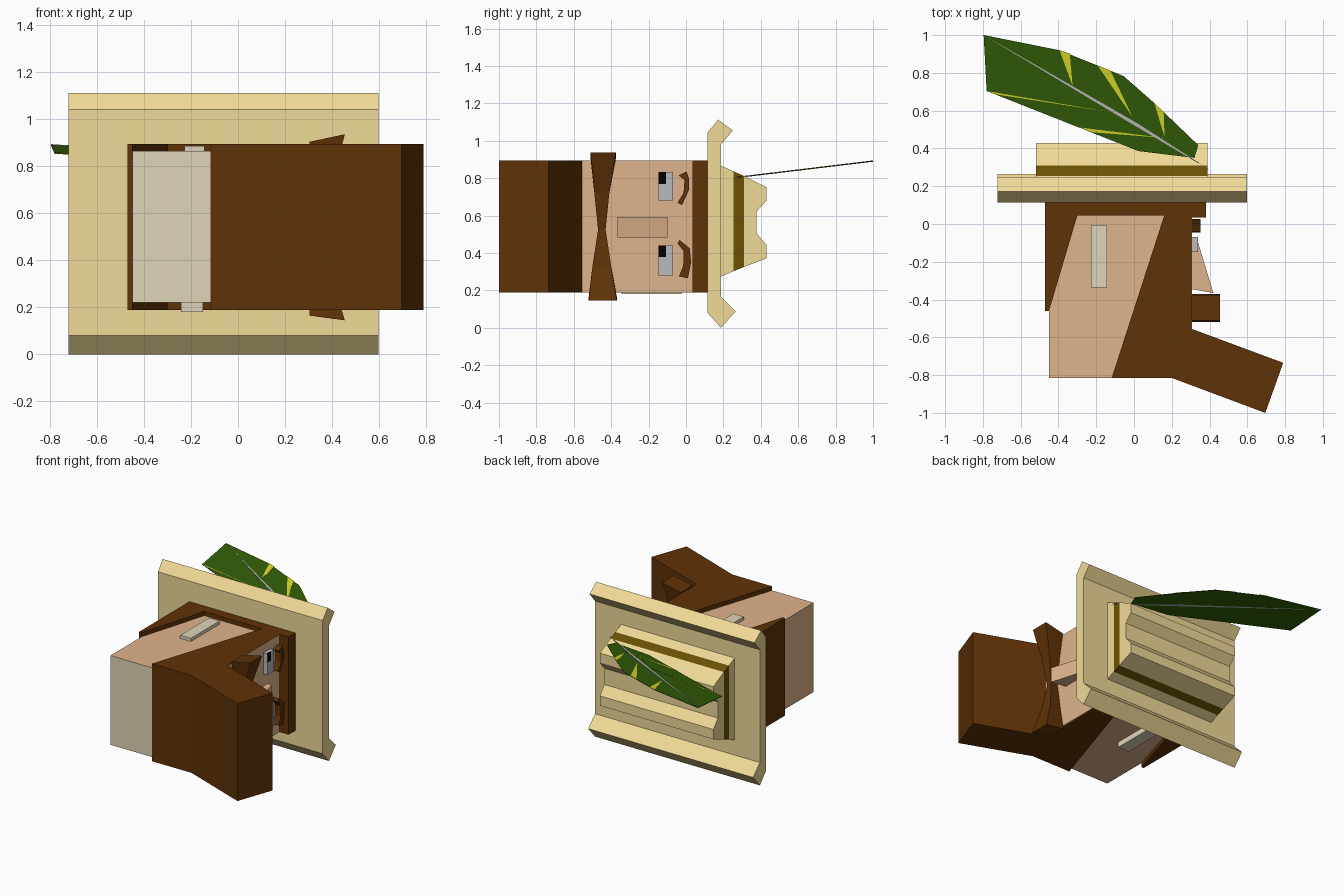
import bpy, bmesh
from mathutils import Vector

if "Cube" in bpy.data.objects:
    bpy.data.objects.remove(bpy.data.objects["Cube"])


def material(name, rgb):
    m = bpy.data.materials.new(name)
    m.diffuse_color = [(c / 255) ** 2.2 for c in rgb] + [1]
    m.use_nodes = True
    m.node_tree.nodes["Principled BSDF"].inputs["Base Color"].default_value = m.diffuse_color
    return m


STRAW = material("straw", (240, 217, 150))
BAND = material("band", (107, 82, 12))
HAIR = material("hair", (96, 53, 15))
SKIN = material("skin", (222, 178, 138))
CREAM = material("cream", (222, 212, 182))
GREEN = material("green", (52, 92, 16))
YELLOW = material("yellow", (216, 214, 45))
BLACK = material("black", (8, 8, 8))
GREY = material("grey", (185, 185, 185))


def finish(name, bm, *mats):
    bmesh.ops.recalc_face_normals(bm, faces=bm.faces)
    me = bpy.data.meshes.new(name)
    bm.to_mesh(me)
    bm.free()
    for m in mats:
        me.materials.append(m)
    ob = bpy.data.objects.new(name, me)
    bpy.context.collection.objects.link(ob)
    return ob


def loft(name, rings, *mats):
    """Join equal-length rings of points into a closed solid."""
    bm = bmesh.new()
    vs = [[bm.verts.new(p) for p in r] for r in rings]
    n = len(vs[0])
    bm.faces.new(vs[0])
    bm.faces.new(vs[-1])
    for a, b in zip(vs, vs[1:]):
        for i in range(n):
            j = (i + 1) % n
            bm.faces.new((a[i], a[j], b[j], b[i]))
    return finish(name, bm, *mats)


def prism_z(name, pts, lo, hi, *mats):
    return loft(name, [[(x, y, z) for x, y in pts] for z in (lo, hi)], *mats)


def prism_x(name, pts, lo, hi, *mats):
    return loft(name, [[(x, y, z) for y, z in pts] for x in (lo, hi)], *mats)


def box(name, x, y, z, mat):
    return prism_z(name, [(x[0], y[0]), (x[1], y[0]), (x[1], y[1]), (x[0], y[1])], z[0], z[1], mat)


# Hair and beard in one side profile
prism_z("hair_and_beard", [(-.47, .12), (.38, .12), (.38, .035), (.305, .035), (.305, -.555),
                           (.79, -.735), (.695, -1.0), (.2, -.815), (-.118, -.815), (.16, .045),
                           (-.30, .045), (-.45, -.46), (-.47, -.46)], .19, .895, HAIR)

# Skin at the sides and neck, cream underneath
head = prism_z("head", [(-.30, .045), (.16, .045), (-.118, -.815), (-.45, -.815), (-.45, -.46)],
               .22, .865, SKIN, CREAM)
for p in head.data.polygons:
    if p.normal.y < -.9:
        p.material_index = 1

# Face
box("face", (.300, .307), (-.555, .035), (.19, .894), SKIN)
prism_z("nose", [(.305, -.10), (.34, -.10), (.42, -.365), (.305, -.345)], .482, .592, SKIN)
for i, (z0, z1) in enumerate(((.28, .44), (.68, .832))):
    box(f"eye_{i}", (.305, .338), (-.148, -.07), (z0, z1), GREY)
    box(f"pupil_{i}", (.33, .340), (-.148, -.108), (z1 - .062, z1), BLACK)
prism_x("eyebrow_left", [(-.04, .815), (.003, .835), (.015, .80), (.015, .735), (-.022, .655),
                         (-.045, .67), (-.013, .72), (-.008, .79)], .305, .352, HAIR)
prism_x("eyebrow_right", [(-.035, .47), (.02, .425), (.027, .35), (.01, .265), (-.038, .275),
                          (-.015, .33), (-.013, .41), (-.045, .45)], .305, .352, HAIR)

# Ears
box("ear_left", (-.228, -.143), (-.335, -.005), (.85, .888), CREAM)
box("ear_right", (-.243, -.15), (-.345, -.025), (.18, .24), CREAM)

# Moustache: root z, tip z, depth, lower and upper edge
whiskers = [(.165, .145, .455, -.52, -.37), (.33, .33, .395, -.50, -.40), (.525, .525, .365, -.47, -.43),
            (.72, .72, .395, -.49, -.41), (.905, .937, .455, -.51, -.375)]
loft("moustache", [[(.305, a, z0), (d, a, z1), (d, b, z1), (.305, b, z0)]
                   for z0, z1, d, a, b in whiskers], HAIR)

# Hat brim with turned-up sides
prism_x("hat_brim", [(.115, .08), (.187, 0), (.265, .087), (.187, .165), (.187, .98), (.25, 1.055),
                     (.172, 1.113), (.115, 1.043)], -.722, .597, STRAW)

# Hat crown in three layers, creased along the top
ends = (-.52, .388)
prism_x("crown_base", [(.18, .271), (.253, .302), (.253, .837), (.18, .87)], *ends, STRAW)
prism_x("hat_band", [(.253, .302), (.31, .325), (.31, .812), (.253, .837)], *ends, BAND)
prism_x("crown_top", [(.31, .325), (.43, .372), (.43, .443), (.378, .505), (.378, .622),
                      (.43, .68), (.43, .752), (.31, .812)], *ends, STRAW)


# Feather lies on a slightly tilted plane
def feather_part(name, pts, lift, thick, mat):
    rings = [[(x, y, .808 + .12 * (y - .30) + h) for x, y in pts] for h in (lift - thick, lift)]
    return loft(name, rings, mat)


feather_part("feather", [(-.796, 1.0), (-.394, .92), (-.055, .783), (.108, .64), (.34, .418),
                         (.32, .35), (.024, .386), (-.78, .704)], 0, .003, GREEN)
feather_part("feather_quill", [(-.796, 1.0), (.02, .532), (.42, .275), (.005, .52)], .003, .007, GREY)
streaks = [[(-.394, .92), (-.34, .902), (-.325, .73)], [(-.193, .84), (-.125, .812), (-.008, .567)],
           [(.108, .64), (.157, .593), (.162, .46)], [(-.78, .704), (-.735, .687), (-.125, .592)],
           [(-.295, .512), (-.225, .486), (.157, .456)]]
for i, s in enumerate(streaks):
    feather_part(f"feather_streak_{i}", s, .002, .002, YELLOW)
